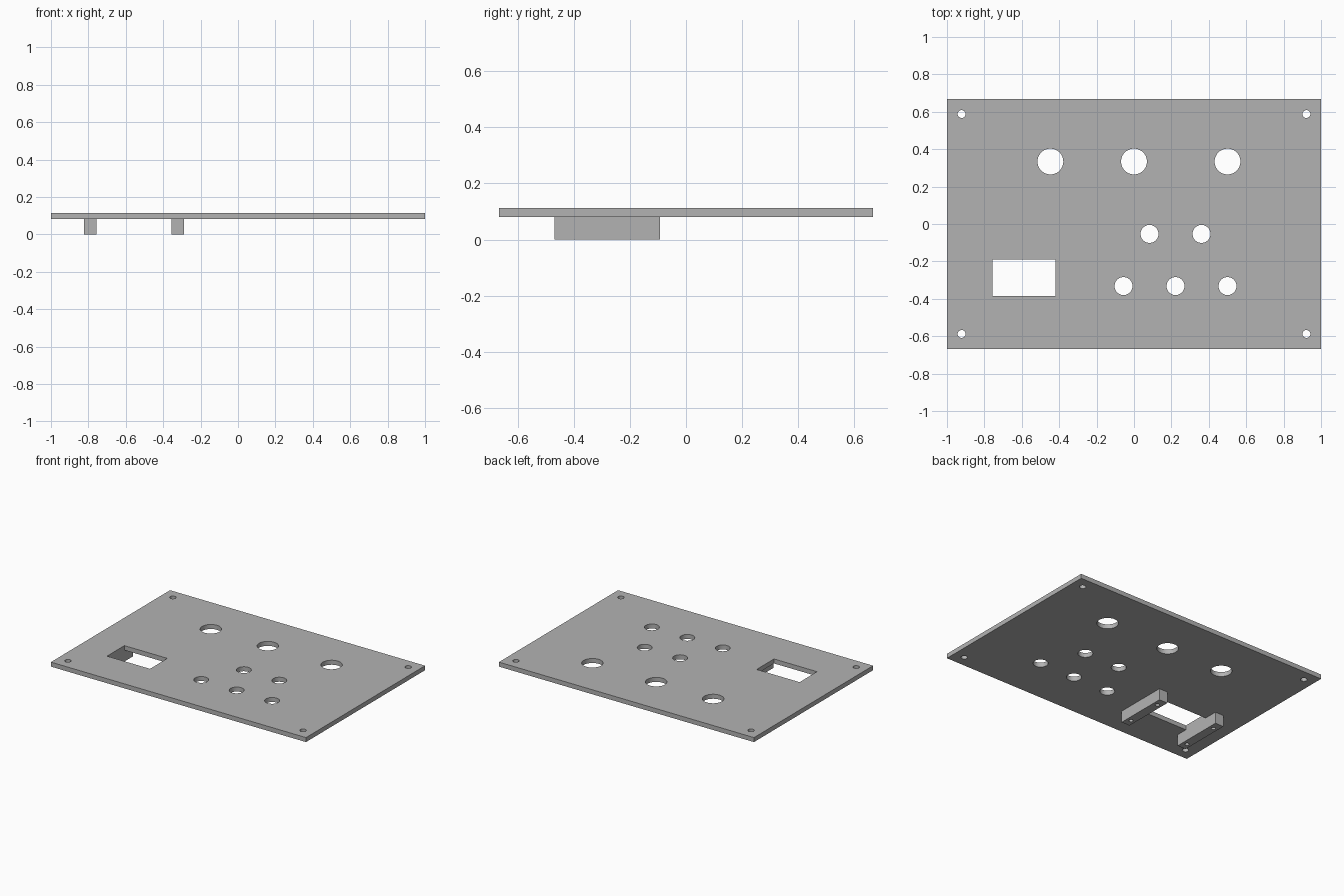
import bpy
import bmesh
from math import radians
from mathutils import Matrix, Vector

default = bpy.data.objects.get("Cube")
if default:
    bpy.data.objects.remove(default, do_unlink=True)

# Single grey material
grey = bpy.data.materials.new("plain_grey")
grey.use_nodes = True
colour = (0.45, 0.45, 0.45, 1)
grey.diffuse_color = colour
grey.node_tree.nodes["Principled BSDF"].inputs["Base Color"].default_value = colour

PLATE_BOTTOM, PLATE_TOP = 0.081, 0.113


def add_box(bm, low, high):
    low, high = Vector(low), Vector(high)
    place = Matrix.Translation((low + high) / 2) @ Matrix.Diagonal((*(high - low), 1))
    bmesh.ops.create_cube(bm, size=1, matrix=place)


def add_drill(bm, x, y, radius, low, high):
    bmesh.ops.create_cone(bm, cap_ends=True, segments=48, radius1=radius, radius2=radius,
                          depth=high - low, matrix=Matrix.Translation((x, y, (low + high) / 2)))


def make_object(name, bm):
    mesh = bpy.data.meshes.new(name)
    bm.to_mesh(mesh)
    bm.free()
    mesh.materials.append(grey)
    obj = bpy.data.objects.new(name, mesh)
    bpy.context.collection.objects.link(obj)
    return obj


def cut(obj, cutter):
    """Subtract the cutter, apply the result and discard the cutter."""
    cutter.hide_render = True
    mod = obj.modifiers.new("openings", "BOOLEAN")
    mod.operation = "DIFFERENCE"
    mod.solver = "EXACT"
    mod.object = cutter
    bpy.ops.object.select_all(action="DESELECT")
    bpy.context.view_layer.objects.active = obj
    obj.select_set(True)
    bpy.ops.object.modifier_apply(modifier=mod.name)
    bpy.data.objects.remove(cutter, do_unlink=True)
    bpy.ops.object.shade_smooth_by_angle(angle=radians(30))


# Flat panel
bm = bmesh.new()
add_box(bm, (-1, -0.667, PLATE_BOTTOM), (1, 0.667, PLATE_TOP))
panel = make_object("panel", bm)

# Panel openings: large row, button holes, corner screw holes, display window
holes = [(x, 0.334, 0.069) for x in (-0.447, 0, 0.5)]
holes += [(x, -0.053, 0.048) for x in (0.083, 0.361)]
holes += [(x, -0.332, 0.048) for x in (-0.056, 0.222, 0.5)]
holes += [(x, y, 0.021) for x in (-0.922, 0.922) for y in (-0.588, 0.588)]
bm = bmesh.new()
for x, y, radius in holes:
    add_drill(bm, x, y, radius, 0, 0.2)
add_box(bm, (-0.757, -0.386, 0), (-0.42, -0.191, 0.2))
cut(panel, make_object("panel_cutter", bm))

# Two mounting rails under the window, each with two blind screw holes
for name, x in (("right_rail", -0.79), ("left_rail", -0.323)):
    bm = bmesh.new()
    add_box(bm, (x - 0.033, -0.469, 0), (x + 0.033, -0.093, PLATE_BOTTOM))
    rail = make_object(name, bm)
    bm = bmesh.new()
    for y in (-0.415, -0.153):
        add_drill(bm, x, y, 0.014, -0.05, 0.06)
    cut(rail, make_object("rail_cutter", bm))
